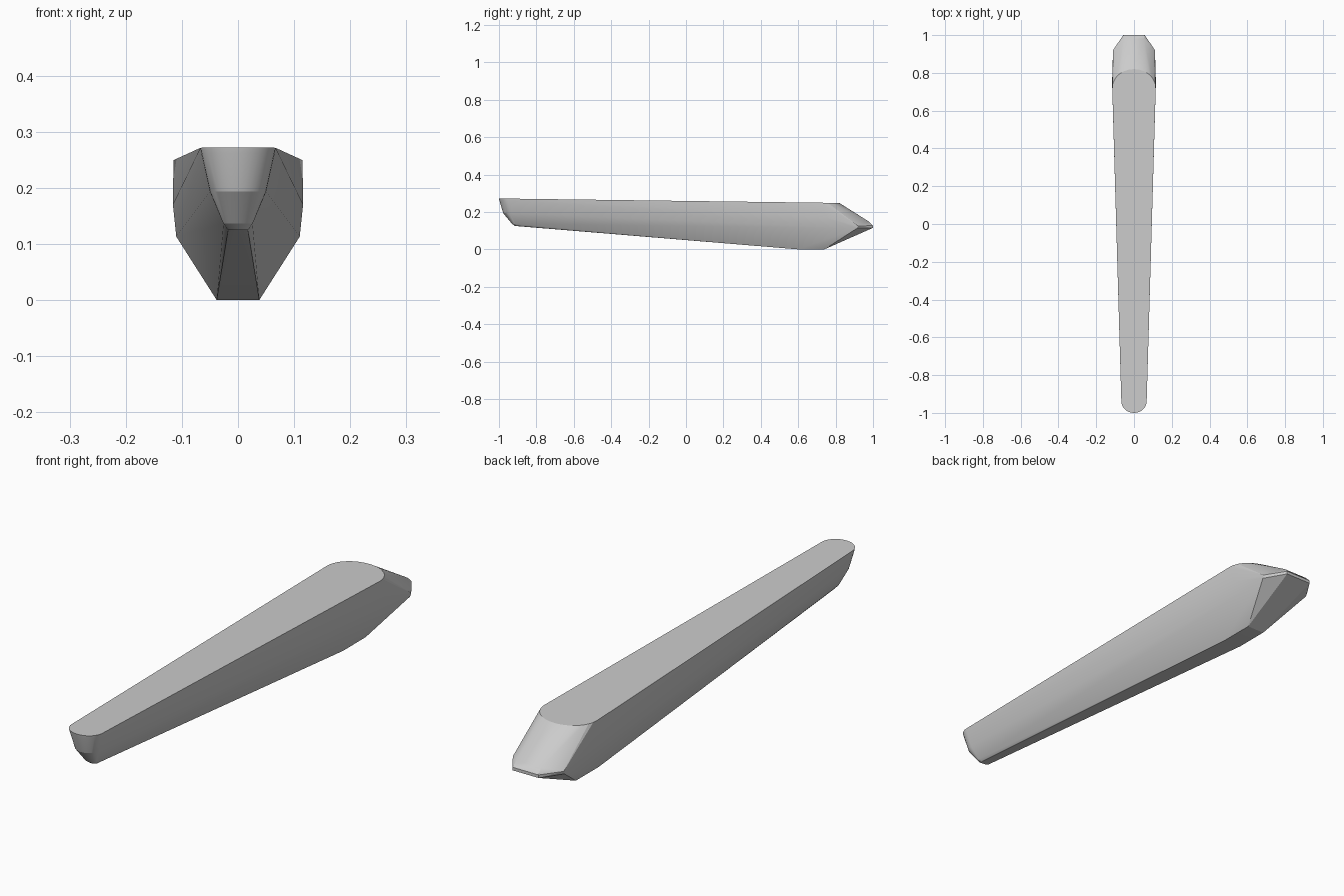
import bpy, bmesh, math

if "Cube" in bpy.data.objects:
    bpy.data.objects.remove(bpy.data.objects["Cube"])

bm = bmesh.new()

def top_z(y):
    # gently sloping flat deck
    return 0.272 - 0.0132 * (y + 1)

def arc(half_width, y0, depth, z, n=16):
    # half-ellipse from one side to the other; z is a height or function of y
    for i in range(n + 1):
        a = math.pi * i / n
        y = y0 + depth * math.sin(a)
        bm.verts.new((half_width * math.cos(a), y, z(y) if callable(z) else z))

def pair(x, y, z):
    for s in (-1, 1):
        bm.verts.new((s * x, y, z))

# rounded narrow end: deck rim, rounded edge, chin, small lower nose
arc(0.067, -0.94, -0.06, top_z)
arc(0.0655, -0.94, -0.058, 0.262)
arc(0.050, -0.93, -0.047, 0.193)
arc(0.026, -0.912, -0.018, 0.136)
arc(0.018, -0.90, -0.014, 0.125)

# broad end: curved deck rim
arc(0.115, 0.72, 0.10, top_z)

# side shoulders and flat keel
pair(0.116, 0.75, 0.17)
pair(0.111, 0.92, 0.125)
pair(0.110, 0.915, 0.113)
pair(0.038, 0.60, 0.0)
pair(0.038, 0.74, 0.0)

# blunt tip with a soft upper edge
pair(0.057, 1.0, 0.115)
pair(0.057, 1.0, 0.127)
pair(0.053, 0.98, 0.147)

# wrap the sections into one faceted solid
res = bmesh.ops.convex_hull(bm, input=bm.verts[:])
bmesh.ops.delete(bm, geom=list({g for g in res["geom_interior"] + res["geom_unused"]
                               if isinstance(g, bmesh.types.BMVert)}), context='VERTS')
bmesh.ops.dissolve_limit(bm, angle_limit=math.radians(0.3), verts=bm.verts[:], edges=bm.edges[:])
bmesh.ops.recalc_face_normals(bm, faces=bm.faces[:])

mesh = bpy.data.meshes.new("tapered_body")
bm.to_mesh(mesh)
bm.free()
body = bpy.data.objects.new("tapered_body", mesh)
bpy.context.collection.objects.link(body)

bpy.context.view_layer.objects.active = body
body.select_set(True)
bpy.ops.object.shade_smooth_by_angle(angle=math.radians(15))
